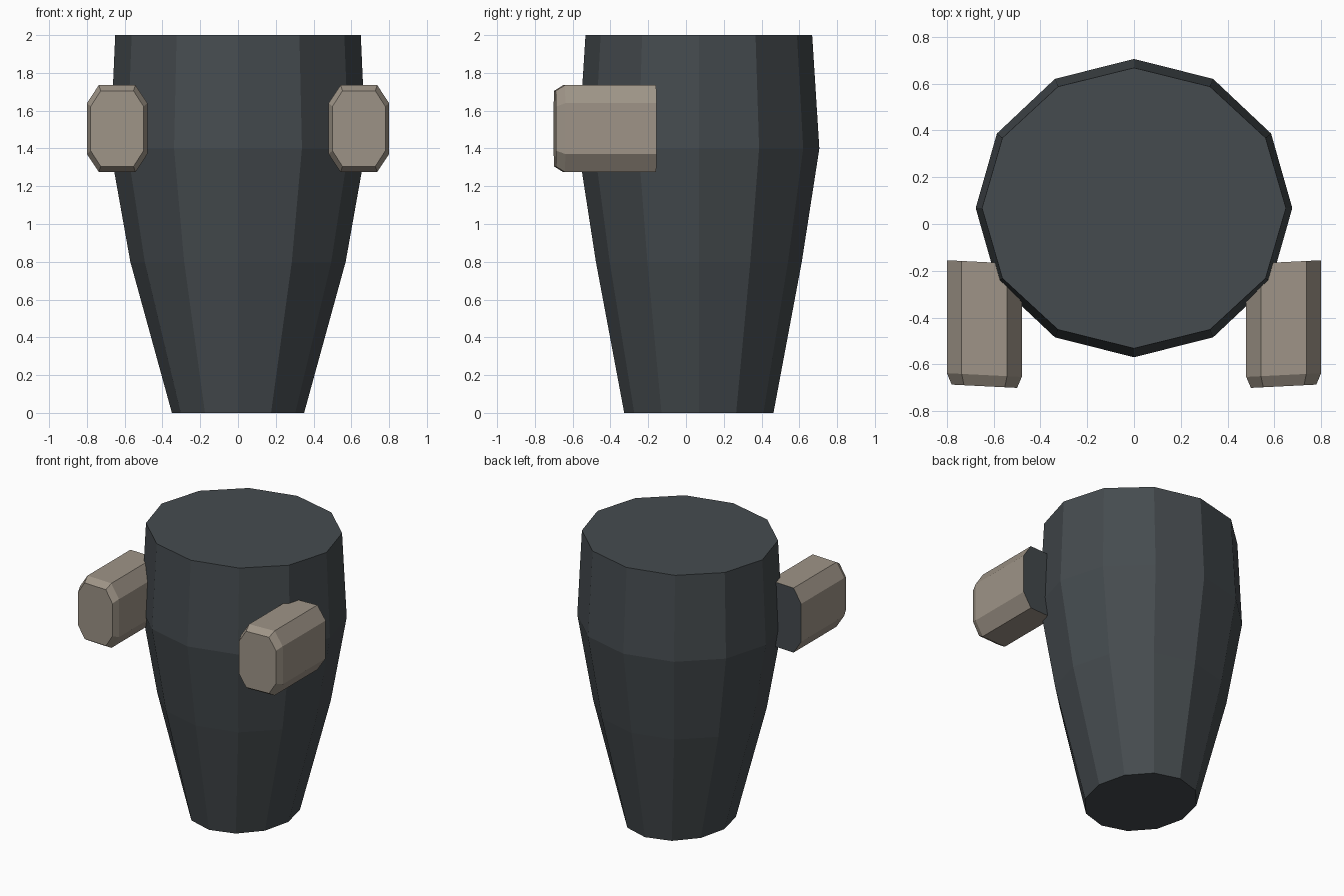
import bpy
import bmesh
from math import cos, sin, pi

old = bpy.data.objects.get("Cube")
if old:
    bpy.data.objects.remove(old, do_unlink=True)


def make_material(name, rgb):
    mat = bpy.data.materials.new(name)
    mat.use_nodes = True
    color = (*rgb, 1.0)
    mat.diffuse_color = color
    mat.node_tree.nodes["Principled BSDF"].inputs["Base Color"].default_value = color
    return mat


def loft(name, rings, materials, start_material=0):
    """Skin a list of equal-length point rings and cap both ends."""
    bm = bmesh.new()
    loops = [[bm.verts.new(p) for p in ring] for ring in rings]
    count = len(loops[0])
    for a, b in zip(loops, loops[1:]):
        for i in range(count):
            j = (i + 1) % count
            bm.faces.new((a[i], a[j], b[j], b[i]))
    bm.faces.new(loops[0][::-1]).material_index = start_material
    bm.faces.new(loops[-1])
    bmesh.ops.recalc_face_normals(bm, faces=bm.faces)
    mesh = bpy.data.meshes.new(name)
    bm.to_mesh(mesh)
    bm.free()
    for mat in materials:
        mesh.materials.append(mat)
    obj = bpy.data.objects.new(name, mesh)
    bpy.context.collection.objects.link(obj)
    return obj


charcoal = make_material("charcoal", (0.060, 0.071, 0.078))
taupe = make_material("taupe", (0.342, 0.296, 0.242))

# Tapered twelve-sided body: height, half width, half depth
SIDES = 12
profile = [(0, 0.35, 0.395), (0.8, 0.57, 0.545), (1.4, 0.677, 0.638), (2, 0.65, 0.60)]
body_rings = [
    [(rx * cos(2 * pi * i / SIDES), 0.068 + ry * sin(2 * pi * i / SIDES), z)
     for i in range(SIDES)]
    for z, rx, ry in profile
]
loft("body", body_rings, [charcoal])


def octagon(side, y, half_w, half_h, cut_w, cut_h):
    """Chamfered rectangle facing y, slightly skewed toward the outside."""
    quarter = [(half_w, half_h - cut_h), (half_w - cut_w, half_h)]
    points = quarter + [(-x, z) for x, z in quarter[::-1]]
    points += [(-x, -z) for x, z in points]
    return [(side * (0.64 + x), y + 0.05 * x, 1.505 + z) for x, z in points]


# Chamfered side blocks with a dark rear face
for side, label in ((1, "left"), (-1, "right")):
    block_rings = [
        octagon(side, -0.163, 0.16, 0.23, 0.063, 0.095),
        octagon(side, -0.646, 0.16, 0.23, 0.063, 0.095),
        octagon(side, -0.694, 0.14, 0.20, 0.053, 0.083),
    ]
    loft(label + "_side_block", block_rings, [taupe, charcoal], start_material=1)
